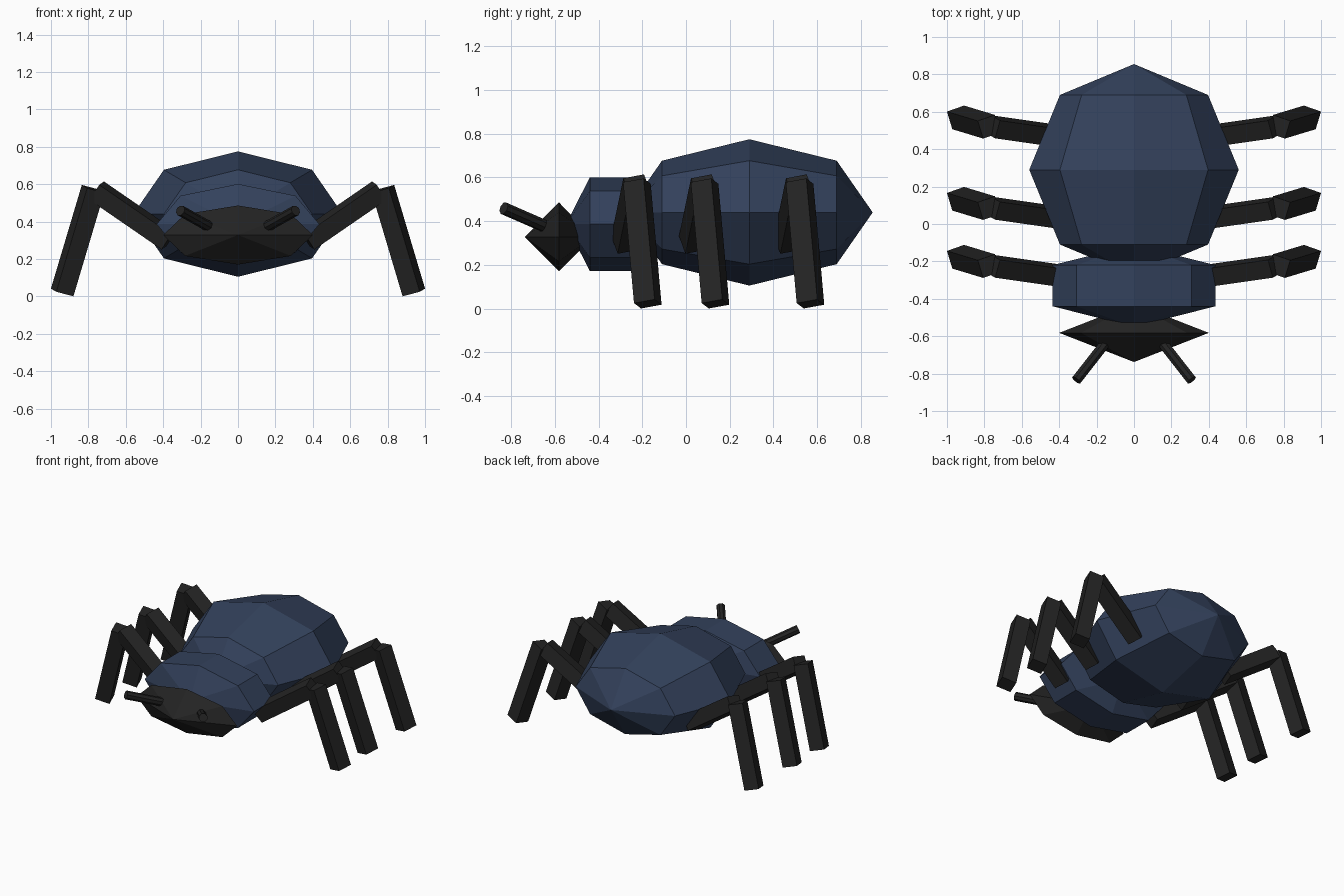
import bpy, bmesh, math
from mathutils import Vector

if "Cube" in bpy.data.objects:
    bpy.data.objects.remove(bpy.data.objects["Cube"])


def material(name, rgb):
    m = bpy.data.materials.new(name)
    m.diffuse_color = (*rgb, 1)
    m.use_nodes = True
    m.node_tree.nodes["Principled BSDF"].inputs["Base Color"].default_value = m.diffuse_color
    return m


BLUE = material("dark blue shell", (0.033, 0.053, 0.106))
BLACK = material("black", (0.017, 0.017, 0.017))


def finish(bm, name, mat):
    bmesh.ops.recalc_face_normals(bm, faces=bm.faces)
    mesh = bpy.data.meshes.new(name)
    bm.to_mesh(mesh)
    bm.free()
    mesh.materials.append(mat)
    ob = bpy.data.objects.new(name, mesh)
    bpy.context.collection.objects.link(ob)
    return ob


def body_part(name, y, z, front, back, rings, mat):
    """Eight-sided form along y: two end points and rings of (y, rx, rz)."""
    bm = bmesh.new()
    loops = []
    for ry, rx, rz in rings:
        loops.append([bm.verts.new((rx * math.cos(a * math.pi / 4), ry,
                                    z + rz * math.sin(a * math.pi / 4))) for a in range(8)])
    tip_a, tip_b = bm.verts.new((0, front, z)), bm.verts.new((0, back, z))
    for i in range(8):
        j = (i + 1) % 8
        bm.faces.new((tip_a, loops[0][i], loops[0][j]))
        bm.faces.new((tip_b, loops[-1][j], loops[-1][i]))
        for a, b in zip(loops, loops[1:]):
            bm.faces.new((a[i], b[i], b[j], a[j]))
    return finish(bm, name, mat)


def beam(name, p0, p1, radius, sides, ref, mat):
    """Straight prism from p0 to p1; ref is the direction one flat side faces."""
    p0, p1 = Vector(p0), Vector(p1)
    d = (p1 - p0).normalized()
    u = Vector(ref)
    u = (u - d * u.dot(d)).normalized()
    v = d.cross(u)
    bm = bmesh.new()
    ends = []
    for p in (p0, p1):
        ring = []
        for i in range(sides):
            a = (i + 0.5) * 2 * math.pi / sides
            ring.append(bm.verts.new(p + (u * math.cos(a) + v * math.sin(a)) * radius))
        ends.append(ring)
        bm.faces.new(ring)
    for i in range(sides):
        j = (i + 1) % sides
        bm.faces.new((ends[0][i], ends[0][j], ends[1][j], ends[1][i]))
    return finish(bm, name, mat)


# Body: abdomen, thorax, head
s = math.sqrt(0.5)
body_part("abdomen", 0.29, 0.44, -0.275, 0.855,
          [(-0.11, 0.56 * s, 0.335 * s), (0.29, 0.56, 0.335), (0.69, 0.56 * s, 0.335 * s)], BLUE)
body_part("thorax", -0.33, 0.386, -0.55, -0.11,
          [(-0.44, 0.435, 0.215), (-0.22, 0.435, 0.215)], BLUE)
body_part("head", -0.582, 0.328, -0.738, -0.426, [(-0.582, 0.4, 0.158)], BLACK)

# Legs and feelers on both sides
R = 0.1 * s
for sx, side in ((-1, "left"), (1, "right")):
    for dy, place in ((-0.31, "front"), (0, "middle"), (0.435, "rear")):
        beam(f"{place}_{side}_thigh", (sx * 0.37, 0.03 + dy, 0.30),
             (sx * 0.755, 0.085 + dy, 0.565), R, 4, (0, 0.94, 0.34), BLACK)
        beam(f"{place}_{side}_shin", (sx * 0.775, 0.085 + dy, 0.575),
             (sx * 0.94, 0.135 + dy, 0.021), R, 4, (sx * 0.33, 0.94, 0), BLACK)
    beam(f"{side}_feeler", (sx * 0.14, -0.62, 0.365), (sx * 0.308, -0.835, 0.459),
         0.029, 8, (0, 0, 1), BLACK)
